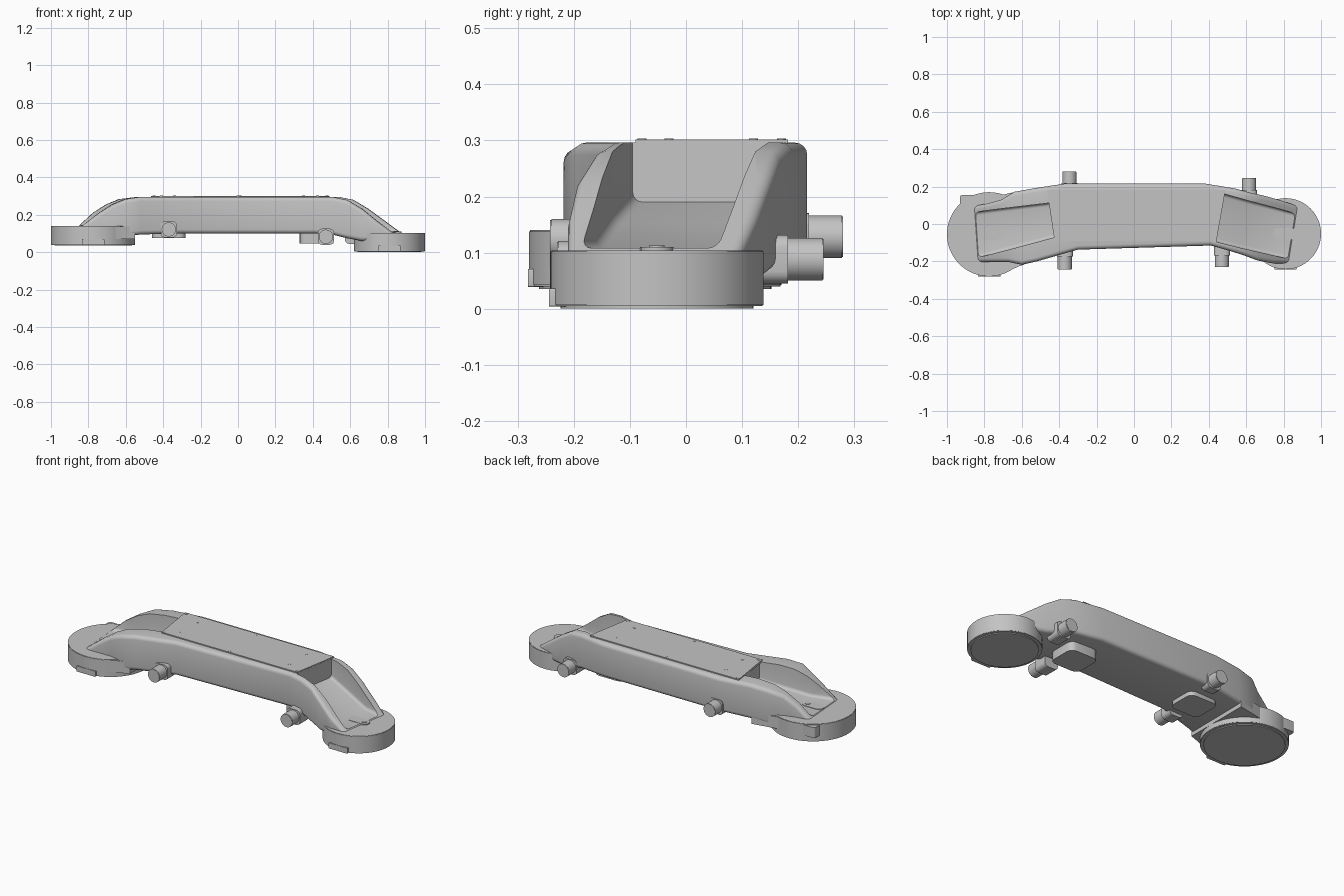
import bpy, bmesh, math
from mathutils import Vector, Matrix

cube = bpy.data.objects.get("Cube")
if cube:
    bpy.data.objects.remove(cube)

grey = bpy.data.materials.new("satin grey")
grey.use_nodes = True
COLOUR = (0.55, 0.55, 0.55, 1)
grey.diffuse_color = COLOUR
grey.node_tree.nodes["Principled BSDF"].inputs["Base Color"].default_value = COLOUR


def finish(name, bm, angle=35):
    """Turn a bmesh into a shaded object."""
    bmesh.ops.recalc_face_normals(bm, faces=bm.faces)
    mesh = bpy.data.meshes.new(name)
    bm.to_mesh(mesh)
    bm.free()
    mesh.materials.append(grey)
    ob = bpy.data.objects.new(name, mesh)
    bpy.context.scene.collection.objects.link(ob)
    smooth(ob, angle)
    return ob


def smooth(ob, angle=35):
    bpy.ops.object.select_all(action='DESELECT')
    ob.select_set(True)
    bpy.context.view_layer.objects.active = ob
    bpy.ops.object.shade_smooth_by_angle(angle=math.radians(angle))


def loft(name, stations, radius, steps=4):
    """Rounded box sections: front x, front y, back x, back y, top, bottom."""
    bm = bmesh.new()
    rings = []
    for xf, yf, xb, yb, top, low in stations:
        front, across = Vector((xf, yf, 0)), Vector((xb - xf, yb - yf, 0))
        width = across.length
        across.normalize()
        r = min(radius, (top - low) * 0.45)
        ring = []
        corners = ((width - r, top - r), (r, top - r), (r, low + r), (width - r, low + r))
        for i, (u, z) in enumerate(corners):
            for k in range(steps + 1):
                a = (i + k / steps) * math.pi / 2
                p = front + across * (u + r * math.cos(a))
                p.z = z + r * math.sin(a)
                ring.append(bm.verts.new(p))
        rings.append(ring)
    for a, b in zip(rings, rings[1:]):
        for i in range(len(a)):
            j = (i + 1) % len(a)
            bm.faces.new((a[i], a[j], b[j], b[i]))
    bm.faces.new(rings[0])
    bm.faces.new(rings[-1])
    return finish(name, bm)


def prism(name, points, low, top):
    """Flat outline raised between two heights."""
    bm = bmesh.new()
    face = bm.faces.new([bm.verts.new((x, y, low)) for x, y in points])
    new = bmesh.ops.extrude_face_region(bm, geom=[face])["geom"]
    for v in new:
        if isinstance(v, bmesh.types.BMVert):
            v.co.z = top
    return finish(name, bm)


def cylinder(name, start, end, radius, sides=32, chamfer=0):
    start, end = Vector(start), Vector(end)
    axis = end - start
    turn = axis.to_track_quat('Z', 'Y').to_matrix().to_4x4()
    bm = bmesh.new()
    bmesh.ops.create_cone(bm, cap_ends=True, segments=sides, radius1=radius,
                          radius2=radius, depth=axis.length,
                          matrix=Matrix.Translation((start + end) / 2) @ turn)
    if chamfer:
        rims = [e for e in bm.edges if any(len(f.verts) > 4 for f in e.link_faces)]
        bmesh.ops.bevel(bm, geom=rims, offset=chamfer, segments=2, affect='EDGES')
    return finish(name, bm)


def block(name, centre, size, radius, axis):
    """Box whose edges along one axis are rounded."""
    bm = bmesh.new()
    bmesh.ops.create_cube(bm, size=1, matrix=Matrix.Translation(centre) @ Matrix.Diagonal((*size, 1)))
    edges = [e for e in bm.edges if abs((e.verts[0].co - e.verts[1].co)[axis]) > 1e-4]
    bmesh.ops.bevel(bm, geom=edges, offset=radius, segments=4, profile=0.5, affect='EDGES')
    return finish(name, bm)


# Bent arm casting with sloping ends
body = loft("arm_body", [
    (-.84, -.205, -.86, .095, .135, .08),
    (-.74, -.203, -.78, .11, .21, .08),
    (-.67, -.203, -.71, .13, .255, .08),
    (-.60, -.218, -.64, .172, .284, .085),
    (-.52, -.20, -.54, .19, .296, .095),
    (-.30, -.137, -.37, .216, .296, .10),
    (.41, -.115, .38, .216, .296, .10),
    (.50, -.14, .54, .19, .296, .095),
    (.58, -.165, .62, .168, .28, .075),
    (.66, -.195, .70, .15, .232, .06),
    (.74, -.21, .79, .125, .167, .06),
    (.83, -.21, .88, .095, .10, .06)], 0.022)

# Open pockets between the ribs at both ends
pockets = [
    loft("left_pocket_cutter", [
        (-.42, -.07, -.455, .112, .45, .19),
        (-.56, -.108, -.60, .095, .45, .165),
        (-.70, -.145, -.74, .078, .45, .143),
        (-1.05, -.235, -1.1, .03, .45, .143)], 0.018),
    loft("right_pocket_cutter", [
        (.44, -.095, .485, .16, .45, .19),
        (.58, -.13, .62, .122, .45, .152),
        (.72, -.162, .76, .085, .45, .108),
        (1.05, -.24, 1.1, -.01, .45, .108)], 0.018)]
for cutter in pockets:
    cutter.hide_render = True
    mod = body.modifiers.new("pocket", 'BOOLEAN')
    mod.operation = 'DIFFERENCE'
    mod.solver = 'EXACT'
    mod.object = cutter
    bpy.context.view_layer.objects.active = body
    bpy.ops.object.modifier_apply(modifier=mod.name)
    bpy.data.objects.remove(cutter)
smooth(body)

# Top cover with its screws
prism("top_cover", [(-.425, -.09), (.44, -.09), (.488, .182), (-.465, .182)], .29, .302)
screws = [(x, y) for y, xs in ((-.078, (-.41, 0, .425)), (.17, (-.45, .01, .475)))
          for x in xs] + [(x, y) for x in (-.34, .35) for y in (-.03, .12)]
for x, y in screws:
    cylinder("cover_screw", (x, y, .30), (x, y, .3035), .008, 12)

# Round joint housings with base discs, rim tabs and slot plates
for side, x, y, r, low, top in (("left", -.775, -.055, .225, .035, .14),
                                ("right", .81, -.052, .19, .0, .104)):
    cylinder(side + "_joint_housing", (x, y, low + .005), (x, y, top), r, 96, .002)
    cylinder(side + "_base_disc", (x, y, low), (x, y, low + .02), r - .018, 96)
    block(side + "_rim_tab", (x, y - r + .015, low + .02), (.12, .034, .032), .003, 1)
    block(side + "_slot_plate", (x, y, top + .002), (.13, .06, .008), .029, 2)
    cylinder(side + "_slot_screw", (x + .035, y, top), (x + .035, y, top + .009), .014, 20)

# Flange joining the larger housing to the arm, and its back rim tab
prism("left_flange", [(-.55, -.203), (-.62, -.228), (-.70, -.267), (-.70, .157),
                      (-.66, .166), (-.55, .187)], .07, .138)
block("left_back_tab", (-.87, .125, .105), (.12, .06, .06), .012, 2)

# Round pins on bosses along both sides: x, root y, boss end y, tip y, height
for name, x, root, mid, tip, z in (("left_front", -.37, -.11, -.175, -.242, .122),
                                   ("right_front", .47, -.09, -.168, -.23, .083),
                                   ("left_back", -.345, .17, .219, .28, .128),
                                   ("right_back", .615, .10, .182, .245, .088)):
    block(name + "_boss", (x, (root + mid) / 2, z), (.086, abs(mid - root), .086), .022, 1)
    cylinder(name + "_pin", (x, root, z), (x, tip, z), .038, 40, .002)

# Rounded pads under the arm
for name, x, y, low in (("left_pad", -.37, .03, .076), ("right_pad", .42, .03, .046)):
    block(name, (x, y, (low + .12) / 2), (.18, .17, .12 - low), .035, 2)
